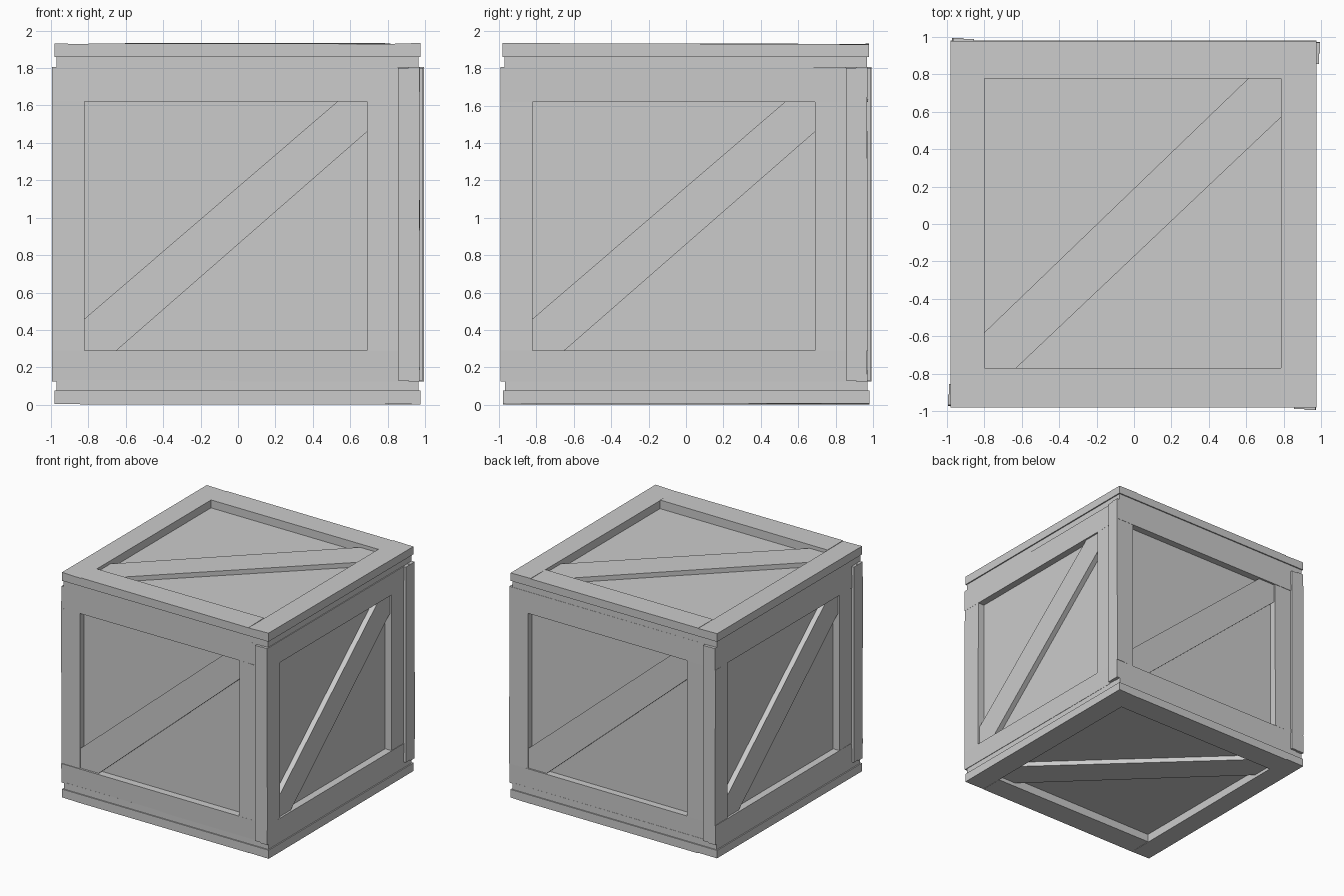
import bpy, bmesh, random
from math import pi
from mathutils import Matrix

if "Cube" in bpy.data.objects:
    bpy.data.objects.remove(bpy.data.objects["Cube"])

random.seed(4)


def plank(name, outline, w0, w1, place, wobble=0.0):
    """Extrude a flat outline (u, v) from depth w0 to w1, then place it."""
    bm = bmesh.new()
    low = [bm.verts.new((u, v, w0)) for u, v in outline]
    high = [bm.verts.new((u, v, w1 + random.uniform(-wobble, wobble))) for u, v in outline]
    bm.faces.new(low[::-1])
    bm.faces.new(high)
    n = len(outline)
    for i in range(n):
        j = (i + 1) % n
        bm.faces.new((low[i], low[j], high[j], high[i]))
    bm.transform(place)
    bmesh.ops.recalc_face_normals(bm, faces=bm.faces)
    mesh = bpy.data.meshes.new(name)
    bm.to_mesh(mesh)
    bm.free()
    bpy.context.collection.objects.link(bpy.data.objects.new(name, mesh))


def rect(u0, u1, v0, v1):
    return [(u0, v0), (u1, v0), (u1, v1), (u0, v1)]


def crate_face(name, outer, inner, brace, depths, inset, rails_full, place):
    """Backing panel, four frame boards and a diagonal brace."""
    a0, a1, b0, b1 = outer
    c0, c1, d0, d1 = inner
    back, panel, brace_top, top = depths
    plank(name + "_panel", rect(a0 + inset, a1 - inset, b0 + inset, b1 - inset),
          back, panel, place)
    if rails_full:
        boards = [(a0, a1, b0, d0), (a0, a1, d1, b1), (a0, c0, d0, d1), (c1, a1, d0, d1)]
    else:
        boards = [(a0, c0, b0, b1), (c1, a1, b0, b1), (c0, c1, b0, d0), (c0, c1, d1, b1)]
    for i, b in enumerate(boards):
        plank(f"{name}_frame_board_{i + 1}", rect(*b), panel, top, place, 0.004)
    # Brace runs corner to corner, its ends trimmed to the frame opening
    v_left, u_top, u_bottom, v_right = brace
    plank(name + "_brace", [(c0, d0), (u_bottom, d0), (c1, v_right),
                            (c1, d1), (u_top, d1), (c0, v_left)],
          panel, brace_top, place)


# Four sides, overlapping like a pinwheel at the corners
upright = Matrix.Rotation(pi / 2, 4, 'X')
for i, side in enumerate(("front", "right", "back", "left")):
    crate_face(side, (-0.993, 0.855, 0.125, 1.805), (-0.82, 0.69, 0.29, 1.62),
               (0.46, 0.53, -0.65, 1.46), (0.855, 0.91, 0.955, 0.97), 0.004, True,
               Matrix.Rotation(i * pi / 2, 4, 'Z') @ upright)

# Lid and base; the base is the lid turned over
middle = Matrix.Translation((0, 0, 0.968))
for name, turn in (("lid", 0), ("base", pi)):
    crate_face(name, (-0.98, 0.975, -0.98, 0.978), (-0.8, 0.785, -0.77, 0.777),
               (-0.58, 0.61, -0.63, 0.57), (0.835, 0.892, 0.932, 0.962), 0.01, False,
               middle @ Matrix.Rotation(turn, 4, 'X'))
